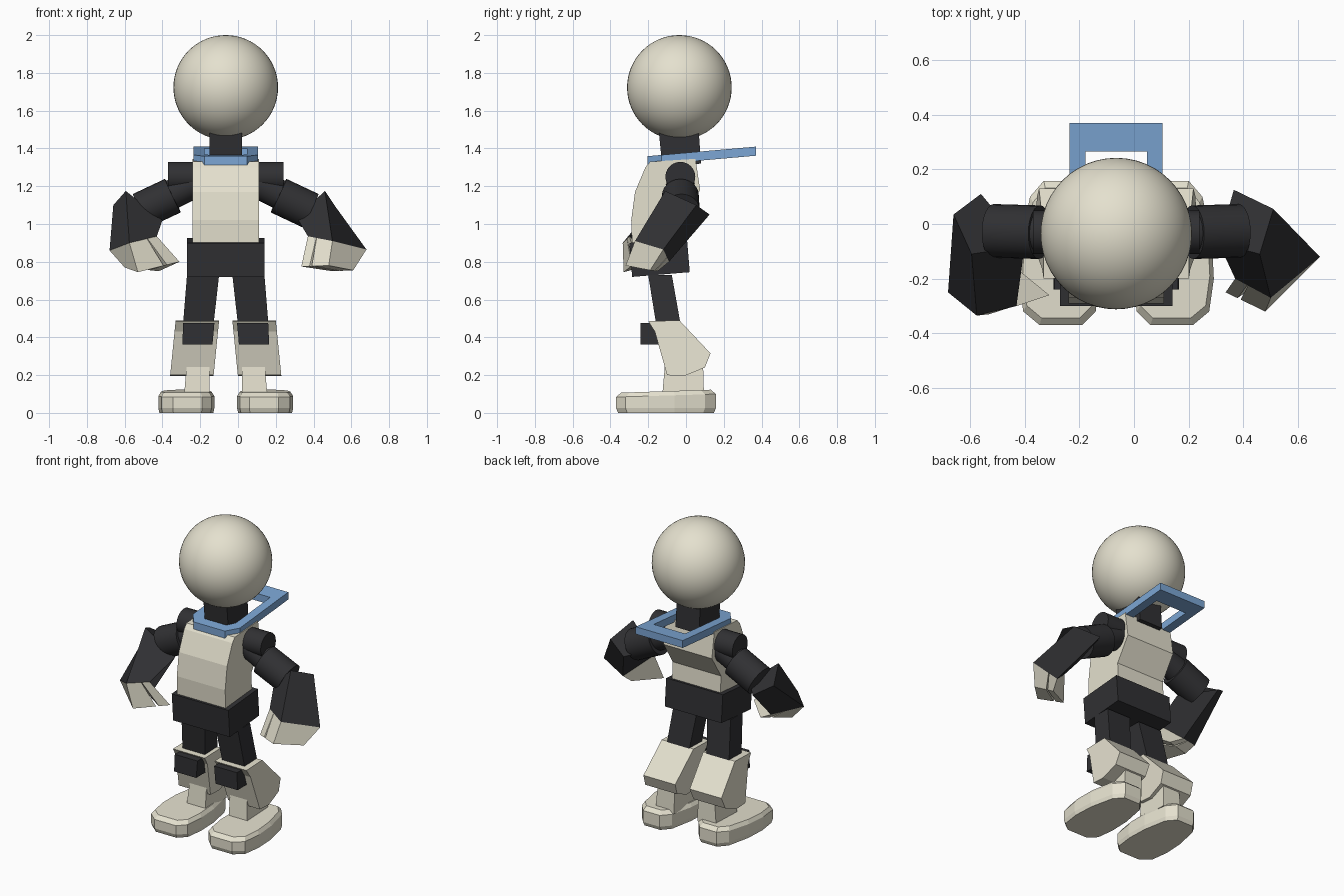
import bpy, bmesh
from mathutils import Vector

if "Cube" in bpy.data.objects:
    bpy.data.objects.remove(bpy.data.objects["Cube"])

CX = -0.065  # plane of symmetry of body and legs


def material(name, rgb):
    m = bpy.data.materials.new(name)
    m.diffuse_color = (*rgb, 1)
    m.use_nodes = True
    m.node_tree.nodes["Principled BSDF"].inputs["Base Color"].default_value = m.diffuse_color
    return m


CREAM = material("cream", (0.78, 0.75, 0.62))
BLACK = material("black", (0.03, 0.03, 0.033))
BLUE = material("blue", (0.20, 0.38, 0.66))


def finish(bm, name, mat):
    bmesh.ops.recalc_face_normals(bm, faces=bm.faces[:])
    me = bpy.data.meshes.new(name)
    bm.to_mesh(me)
    bm.free()
    ob = bpy.data.objects.new(name, me)
    bpy.context.collection.objects.link(ob)
    me.materials.append(mat)
    return ob


def loft(name, rings, mat):
    """Closed solid through rings with equal point counts."""
    bm = bmesh.new()
    vs = [[bm.verts.new(p) for p in r] for r in rings]
    n = len(vs[0])
    for a, b in zip(vs, vs[1:]):
        for i in range(n):
            j = (i + 1) % n
            bm.faces.new((a[i], a[j], b[j], b[i]))
    bm.faces.new(vs[0])
    bm.faces.new(vs[-1])
    return finish(bm, name, mat)


def prism(name, profile, x0, x1, mat, lean=lambda z: 0):
    """Side profile (y, z) extruded across x."""
    return loft(name, [[(x + lean(z), y, z) for y, z in profile] for x in (x0, x1)], mat)


def rod(name, a, b, r1, r2, mat, sides=24):
    a, b = Vector(a), Vector(b)
    d = b - a
    bpy.ops.mesh.primitive_cone_add(vertices=sides, radius1=r1, radius2=r2,
                                    depth=d.length, location=(a + b) / 2,
                                    rotation=d.to_track_quat('Z', 'Y').to_euler())
    ob = bpy.context.object
    ob.name = name
    ob.data.materials.append(mat)
    bpy.ops.object.shade_smooth_by_angle()


# Head
bpy.ops.mesh.primitive_uv_sphere_add(segments=48, ring_count=32, radius=0.277,
                                     location=(CX, -0.035, 1.723))
head = bpy.context.object
head.name = "head"
head.data.materials.append(CREAM)
bpy.ops.object.shade_smooth()

# Neck, torso, pelvis
prism("neck", [(-.145, 1.50), (.065, 1.52), (.08, 1.32), (-.125, 1.30)], -.15, .02, BLACK)
prism("torso", [(-.19, 1.33), (.05, 1.345), (.075, 1.18), (-.02, 1.03), (-.01, .88),
                (-.285, .88), (-.29, 1.02), (-.27, 1.17), (-.215, 1.30)], -.24, .11, CREAM)
prism("pelvis", [(-.285, .72), (.02, .745), (.005, .925), (-.30, .90)], -.27, .14, BLACK)

# Collar: tilted frame with chamfered front corners
outer = [(.17, .37), (.17, -.13), (.113, -.205), (-.113, -.205), (-.17, -.13), (-.17, .37)]
inner = [(.113, .265), (.113, -.09), (.08, -.14), (-.08, -.14), (-.113, -.09), (-.113, .265)]
bm = bmesh.new()
loops = [[bm.verts.new((CX + x, y, 1.335 + (y + .205) * .088 + h)) for x, y in o]
         for o in (outer, inner) for h in (-.024, .024)]
for a, b in ((0, 1), (1, 3), (3, 2), (2, 0)):
    for i in range(6):
        j = (i + 1) % 6
        bm.faces.new((loops[a][i], loops[a][j], loops[b][j], loops[b][i]))
finish(bm, "collar", BLUE)

# Legs, mirrored about the body centre
for side, s in (("right", 1), ("left", -1)):
    def X(x):
        return CX + s * (x - CX)

    def quad(x0, x1, y0, y1, z):
        return [(X(x0), y0, z), (X(x1), y0, z), (X(x1), y1, z), (X(x0), y1, z)]

    loft(side + "_thigh", [quad(-.03, .14, -.2, -.075, .73),
                           quad(.005, .165, -.15, -.02, .42)], BLACK)
    loft(side + "_knee_pad", [quad(-.005, .16, -.24, -.14, .475),
                              quad(.005, .165, -.24, -.11, .362)], BLACK)
    prism(side + "_shin", [(-.20, .485), (-.035, .49), (.13, .315), (.10, .24),
                           (-.01, .195), (-.10, .20), (-.165, .43)],
          X(-.03), X(.20), CREAM, lambda z: s * (.49 - z) * .1)
    loft(side + "_ankle", [quad(.02, .14, -.11, .09, .27),
                           quad(.02, .155, -.125, .095, .10)], CREAM)
    foot = [(.06, -.37), (.215, -.37), (.275, -.32), (.292, -.2), (.285, -.06), (.25, .10),
            (.20, .158), (.08, .158), (.03, .10), (.0, -.06), (-.005, -.2), (.01, -.32)]
    rings = []
    for z, f in ((0, .96), (.025, 1), (.095, 1), (.118, .9)):
        rings.append([(X(.145 + (x - .145) * f), -.106 + (y + .106) * f,
                       z + (y * .03 if z > .05 else 0)) for x, y in foot])
    loft(side + "_foot", rings, CREAM)


# Arms: each has its own pose, given as elbow, wrist and fingertip quads
# (outer back, outer front, inner front, inner back)
poses = {
    "right": (
        [(.51, .055, 1.10), (.46, -.11, 1.175), (.31, -.07, 1.035), (.365, .125, 1.05)],
        [(.68, -.12, .865), (.50, -.27, .91), (.37, -.20, .935), (.52, -.09, .80)],
        [(.61, -.19, .755), (.48, -.32, .78), (.335, -.25, .775), (.50, -.15, .75)]),
    "left": (
        [(-.66, .035, 1.10), (-.594, -.11, 1.175), (-.40, -.08, 1.02), (-.56, .11, 1.04)],
        [(-.68, -.25, .86), (-.575, -.335, .90), (-.43, -.30, .935), (-.51, -.15, .80)],
        [(-.60, -.24, .77), (-.53, -.33, .745), (-.31, -.26, .80), (-.42, -.17, .75)]),
}


def slice_quad(q, t0, t1):
    """Part of a quad between two fractions from its outer to its inner edge."""
    ob, of, inf, ib = (Vector(p) for p in q)
    return [ob.lerp(ib, t0), of.lerp(inf, t0), of.lerp(inf, t1), ob.lerp(ib, t1)]


for side, (elbow, wrist, tips) in poses.items():
    s = 1 if side == "right" else -1

    def P(dx, y, z):
        return (CX + s * dx, y, z)

    rod(side + "_shoulder", P(.16, -.03, 1.25), P(.305, -.03, 1.25), .079, .079, BLACK)
    rod(side + "_upper_arm", P(.17, -.03, 1.21), P(.32, -.03, 1.14), .075, .08, BLACK)
    rod(side + "_elbow", P(.28, -.03, 1.15), P(.45, -.025, 1.07), .098, .098, BLACK)
    loft(side + "_forearm", [elbow, wrist], BLACK)
    loft(side + "_hand", [slice_quad(wrist, 0, .64), slice_quad(tips, 0, .62)], CREAM)
    loft(side + "_thumb", [slice_quad(wrist, .66, 1), slice_quad(tips, .7, 1)], CREAM)
